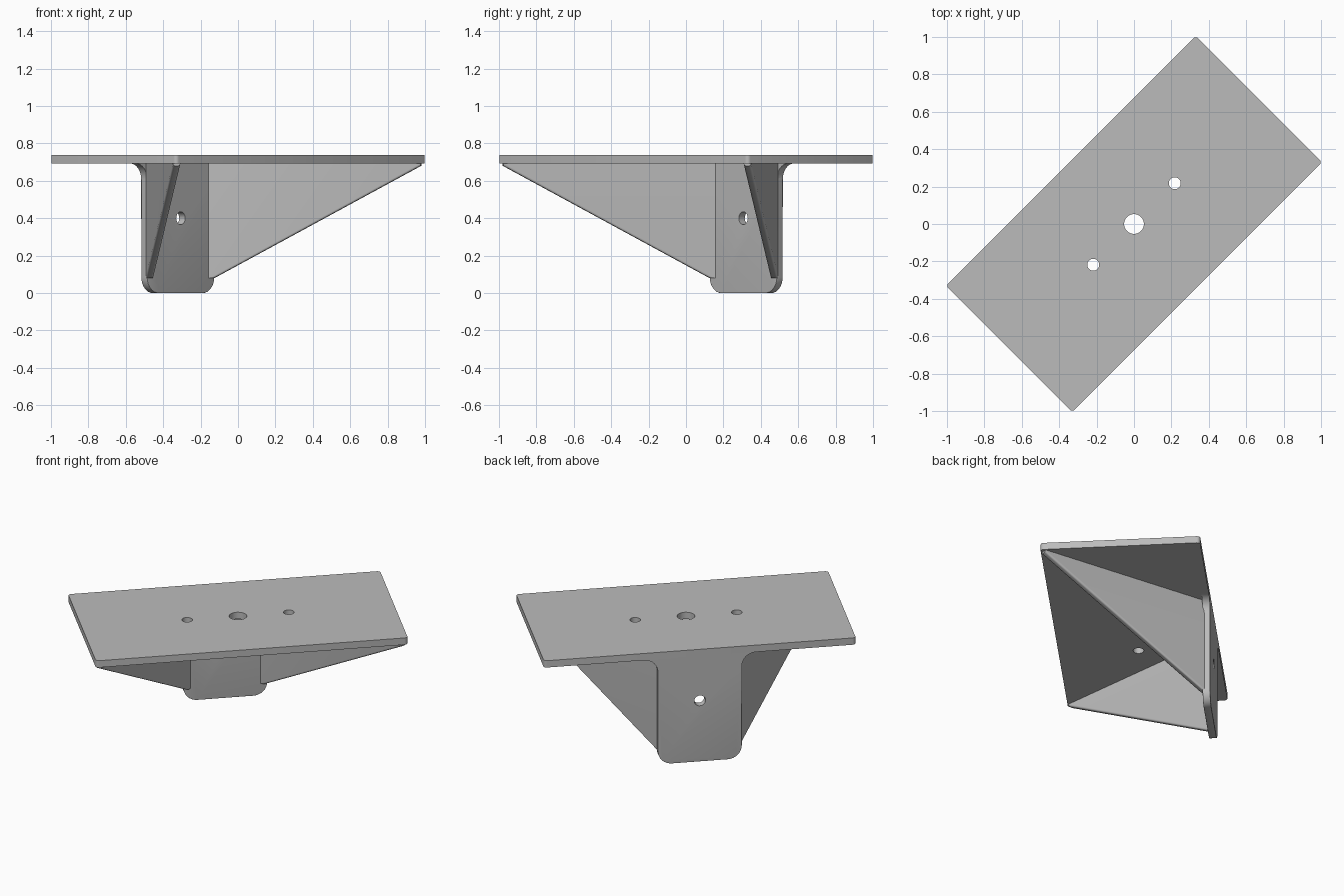
import bpy, bmesh
from math import cos, sin, radians, pi
from mathutils import Vector, Matrix

cube = bpy.data.objects.get("Cube")
if cube:
    bpy.data.objects.remove(cube, do_unlink=True)

HALF_L, HALF_W = 0.945, 0.478      # plate half length and half width
TOP, THICK = 0.738, 0.045          # plate top height, sheet thickness
UNDER = TOP - THICK
TAB_W, TAB_R = 0.254, 0.085        # tab half width and corner radius
TURN = Matrix.Rotation(radians(45), 4, 'Z')
UP = Vector((0, 0, 1))

grey = bpy.data.materials.new("brushed grey")
grey.use_nodes = True
colour = (0.5, 0.5, 0.5, 1)
grey.diffuse_color = colour
grey.node_tree.nodes["Principled BSDF"].inputs["Base Color"].default_value = colour


def arc(cx, cy, r, start, end, steps=8):
    angles = [radians(start + (end - start) * i / steps) for i in range(steps + 1)]
    return [(cx + r * cos(a), cy + r * sin(a)) for a in angles]


def prism(name, outline, origin, ax, ay, depth, round_rule=None, radius=0.01):
    """Extrude an outline lying in the ax, ay plane, rounding the edges that fit the rule."""
    normal = ax.cross(ay).normalized()
    bm = bmesh.new()
    face = bm.faces.new([bm.verts.new(origin + ax * x + ay * y) for x, y in outline])
    extruded = bmesh.ops.extrude_face_region(bm, geom=[face])["geom"]
    moved = [v for v in extruded if isinstance(v, bmesh.types.BMVert)]
    bmesh.ops.translate(bm, verts=moved, vec=normal * depth)
    bmesh.ops.recalc_face_normals(bm, faces=bm.faces)
    if round_rule:
        edges = [e for e in bm.edges if round_rule(e, normal)]
        bmesh.ops.bevel(bm, geom=edges, offset=radius, segments=4, profile=0.5,
                        affect='EDGES', clamp_overlap=True)
    bm.transform(TURN)
    mesh = bpy.data.meshes.new(name)
    bm.to_mesh(mesh)
    bm.free()
    mesh.materials.append(grey)
    obj = bpy.data.objects.new(name, mesh)
    bpy.context.collection.objects.link(obj)
    return obj


def activate(obj):
    bpy.ops.object.select_all(action='DESELECT')
    obj.select_set(True)
    bpy.context.view_layer.objects.active = obj


def drill(obj, centre, radius, tilt=0):
    """Cut a round hole through a part."""
    bm = bmesh.new()
    bmesh.ops.create_cone(bm, cap_ends=True, segments=32, radius1=radius,
                          radius2=radius, depth=0.2)
    bm.transform(TURN @ Matrix.Translation(centre) @ Matrix.Rotation(tilt, 4, 'X'))
    mesh = bpy.data.meshes.new("hole_cutter")
    bm.to_mesh(mesh)
    bm.free()
    mesh.materials.append(grey)
    cutter = bpy.data.objects.new("hole_cutter", mesh)
    cutter.hide_render = True
    bpy.context.collection.objects.link(cutter)
    mod = obj.modifiers.new("hole", 'BOOLEAN')
    mod.operation, mod.solver, mod.object = 'DIFFERENCE', 'EXACT', cutter
    activate(obj)
    bpy.ops.object.modifier_apply(modifier=mod.name)
    bpy.data.objects.remove(cutter, do_unlink=True)


# Top plate with slightly rounded corners and three holes
cr = 0.02
corners = [(1, 1, 0), (-1, 1, 90), (-1, -1, 180), (1, -1, 270)]
outline = [p for sx, sy, a in corners
           for p in arc(sx * (HALF_L - cr), sy * (HALF_W - cr), cr, a, a + 90, 4)]
plate = prism("top_plate", outline, UP * UNDER, Vector((1, 0, 0)), Vector((0, 1, 0)), THICK)
drill(plate, (0, 0, TOP), 0.053)
for side in (-1, 1):
    drill(plate, (side * 0.308, 0, TOP), 0.032)

# Hanging tab, flush with the rear edge and flared into the plate
half = (arc(TAB_W - TAB_R, TAB_R, TAB_R, -90, 0)
        + arc(TAB_W + TAB_R, UNDER - TAB_R, TAB_R, 180, 90))
outline = half + [(-x, z) for x, z in reversed(half)]
tab = prism("mounting_tab", outline, Vector((0, HALF_W, 0)), Vector((1, 0, 0)), UP, THICK,
            lambda e, n: abs((e.verts[0].co - e.verts[1].co).dot(n)) < 0.001
            and all(v.co.z < UNDER - TAB_R + 0.001 for v in e.verts))
drill(tab, (0, HALF_W - THICK / 2, 0.4), 0.034, pi / 2)

# Triangular gussets from the tab sides out to the front plate corners
parts = [plate, tab]
for side, label in ((1, "left"), (-1, "right")):
    start = Vector((side * 0.226, 0.447, 0))
    end = Vector((side * 0.924, -0.46, 0))
    length = (end - start).length
    run = (end - start).normalized()
    normal = run.cross(UP)
    thick = 0.04
    outline = [(0, 0.08), (0.03, 0.08), (length, UNDER - 0.013), (length, UNDER), (0, UNDER)]

    def lower_edge(e, n):
        d = e.verts[1].co - e.verts[0].co
        return abs(d.z) > 0.4 and d.xy.length > 0.4

    parts.append(prism(label + "_gusset", outline, start - normal * thick / 2, run, UP,
                       thick, lower_edge, 0.013))

for part in parts:
    activate(part)
    bpy.ops.object.shade_smooth_by_angle(angle=radians(30))
